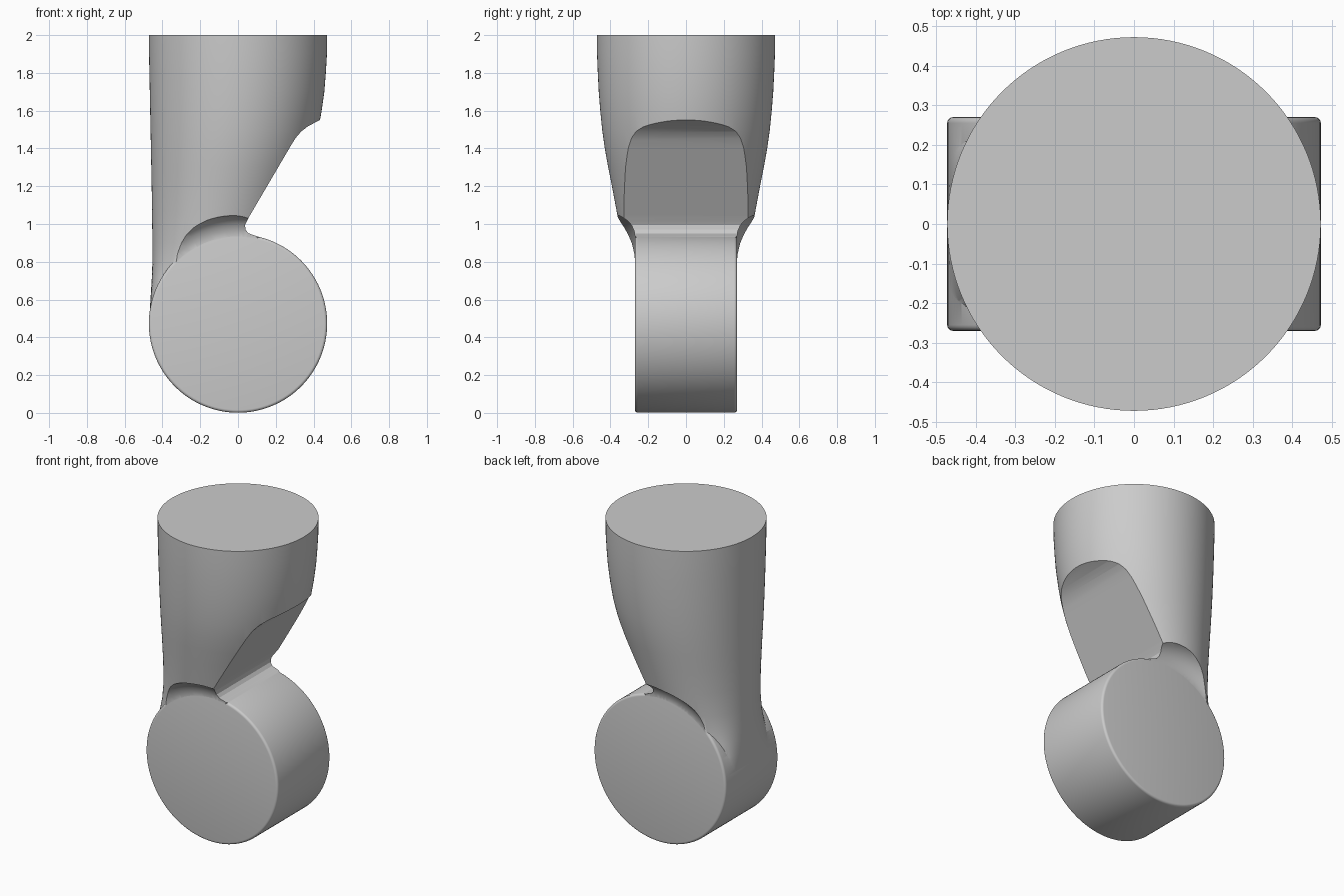
import bpy, bmesh, math
from mathutils import Vector

cube = bpy.data.objects.get("Cube")
if cube:
    bpy.data.objects.remove(cube, do_unlink=True)

grey = bpy.data.materials.new("plain grey")
grey.use_nodes = True
COLOUR = (0.6, 0.6, 0.6, 1)
grey.diffuse_color = COLOUR
grey.node_tree.nodes["Principled BSDF"].inputs["Base Color"].default_value = COLOUR

HUB_Z, HUB_R, HUB_Y = 0.473, 0.472, 0.27


def loft(name, rings):
    """Solid skinned through equal-length rings, with flat end caps."""
    bm = bmesh.new()
    loops = [[bm.verts.new(p) for p in ring] for ring in rings]
    n = len(loops[0])
    for a, b in zip(loops, loops[1:]):
        for i in range(n):
            j = (i + 1) % n
            bm.faces.new((a[i], a[j], b[j], b[i]))
    bm.faces.new(loops[0])
    bm.faces.new(loops[-1])
    bmesh.ops.recalc_face_normals(bm, faces=bm.faces)
    mesh = bpy.data.meshes.new(name)
    bm.to_mesh(mesh)
    bm.free()
    mesh.materials.append(grey)
    ob = bpy.data.objects.new(name, mesh)
    bpy.context.collection.objects.link(ob)
    return ob


def turned(name, profile, n=128):
    """Solid of (radius, y) points turned about the hub axis."""
    return loft(name, [[(r * math.cos(2 * math.pi * i / n), y,
                         HUB_Z + r * math.sin(2 * math.pi * i / n))
                        for i in range(n)] for r, y in profile])


def section(z, left, rx, ry, power, n=128):
    """Rounded cross-section whose -x edge sits at left."""
    ring = []
    for i in range(n):
        a = 2 * math.pi * i / n
        c, s = math.cos(a), math.sin(a)
        ring.append((left + rx + rx * math.copysign(abs(c) ** (2 / power), c),
                     ry * math.copysign(abs(s) ** (2 / power), s), z))
    return ring


def combine(target, tool, operation):
    mod = target.modifiers.new(operation.lower(), 'BOOLEAN')
    mod.operation, mod.object, mod.solver = operation, tool, 'EXACT'
    bpy.ops.object.select_all(action='DESELECT')
    bpy.context.view_layer.objects.active = target
    target.select_set(True)
    bpy.ops.object.modifier_apply(modifier=mod.name)
    bpy.data.objects.remove(tool, do_unlink=True)


# Tapering round limb, blending into the hub's square rim at the bottom
stations = [
    (0.48, -0.470, 0.20, 0.262, 9), (0.56, -0.466, 0.22, 0.265, 6),
    (0.64, -0.461, 0.25, 0.270, 4), (0.72, -0.456, 0.28, 0.285, 3),
    (0.80, -0.453, 0.31, 0.310, 2.4), (0.90, -0.453, 0.335, 0.335, 2.1),
    (1.05, -0.455, 0.364, 0.364, 2), (1.20, -0.457, 0.392, 0.392, 2),
    (1.30, -0.459, 0.412, 0.412, 2), (1.40, -0.461, 0.430, 0.430, 2),
    (1.50, -0.463, 0.444, 0.444, 2), (1.60, -0.465, 0.454, 0.454, 2),
    (1.70, -0.467, 0.462, 0.462, 2), (1.80, -0.469, 0.467, 0.467, 2),
    (1.90, -0.471, 0.471, 0.471, 2), (2.00, -0.472, 0.472, 0.472, 2)]
limb = loft("limb", [section(*s) for s in stations])

# Bend relief: sloped flat with a rounded groove above the hub
relief_outline = [(0.60, 1.61), (0.436, 1.552), (0.37, 1.517), (0.335, 1.49),
                  (0.305, 1.455), (0.28, 1.415), (0.06, 1.04), (0.045, 1.012),
                  (0.037, 0.995), (0.04, 0.97), (0.055, 0.951), (0.08, 0.942),
                  (0.11, 0.932), (0.15, 0.90), (0.15, 0.40), (0.60, 0.40)]
relief = loft("relief_cutter", [[(x, y, z) for x, z in relief_outline] for y in (-0.6, 0.6)])
combine(limb, relief, 'DIFFERENCE')

# Round clearance on both sides of the hub, with a concave fillet
fillet = [(0.455, 0.268), (0.49, 0.274), (0.52, 0.287), (0.543, 0.305),
          (0.56, 0.328), (0.572, 0.355), (0.578, 0.39), (0.58, 0.6)]
for side in (-1, 1):
    combine(limb, turned("clearance_cutter", [(r, side * y) for r, y in fillet]), 'DIFFERENCE')

# Round hub with softened rims
rim = [(HUB_R - 0.015 + 0.015 * math.sin(a), HUB_Y - 0.015 + 0.015 * math.cos(a))
       for a in (0, math.pi / 8, math.pi / 4, 3 * math.pi / 8, math.pi / 2)]
hub = turned("hub", [(r, -y) for r, y in rim] + rim[::-1])
combine(limb, hub, 'UNION')
limb.name = "jointed_limb"

bpy.ops.object.select_all(action='DESELECT')
limb.select_set(True)
bpy.context.view_layer.objects.active = limb
bpy.ops.object.shade_smooth_by_angle(angle=math.radians(30))
